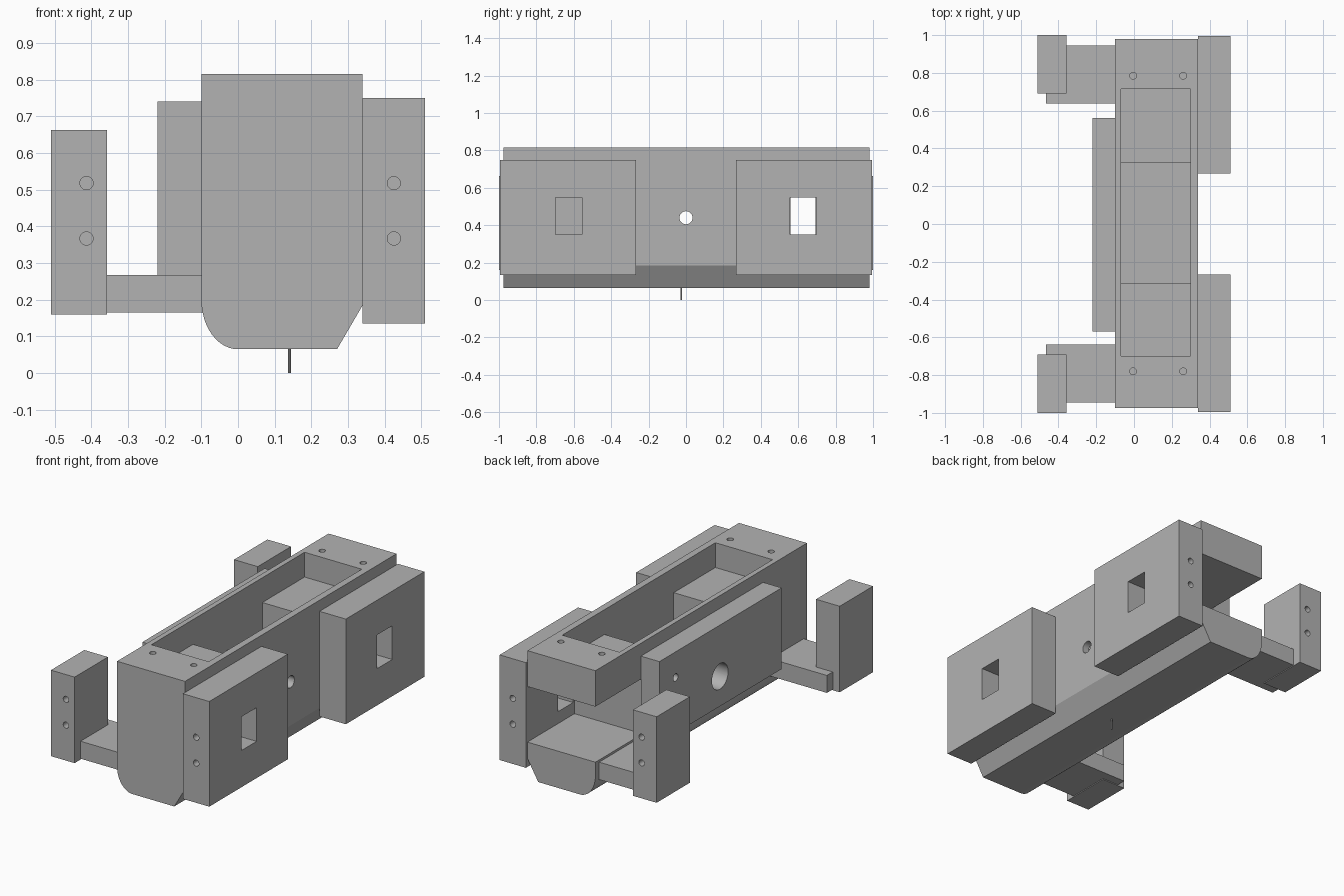
import bpy, bmesh, math
from mathutils import Matrix, Vector

if "Cube" in bpy.data.objects:
    bpy.data.objects.remove(bpy.data.objects["Cube"], do_unlink=True)

grey = bpy.data.materials.new("plain grey")
grey.use_nodes = True
grey.diffuse_color = (0.45, 0.45, 0.45, 1)
grey.node_tree.nodes["Principled BSDF"].inputs["Base Color"].default_value = (0.45, 0.45, 0.45, 1)


def add(name, bm):
    bmesh.ops.recalc_face_normals(bm, faces=bm.faces)
    mesh = bpy.data.meshes.new(name)
    bm.to_mesh(mesh)
    bm.free()
    mesh.materials.append(grey)
    ob = bpy.data.objects.new(name, mesh)
    bpy.context.collection.objects.link(ob)
    return ob


def box(name, x, y, z):
    bm = bmesh.new()
    lo, hi = Vector((x[0], y[0], z[0])), Vector((x[1], y[1], z[1]))
    size = hi - lo
    bmesh.ops.create_cube(bm, size=1, matrix=Matrix.Translation((lo + hi) / 2) @ Matrix.Diagonal((*size, 1)))
    return add(name, bm)


def rod(name, centre, axis, radius, length, sides=32):
    bm = bmesh.new()
    turn = Vector(axis).to_track_quat('Z', 'Y').to_matrix().to_4x4()
    bmesh.ops.create_cone(bm, cap_ends=True, segments=sides, radius1=radius, radius2=radius,
                          depth=length, matrix=Matrix.Translation(centre) @ turn)
    return add(name, bm)


def carve(target, cutters):
    for c in cutters:
        mod = target.modifiers.new("cut", 'BOOLEAN')
        mod.operation, mod.solver, mod.object = 'DIFFERENCE', 'EXACT', c
    bpy.context.view_layer.update()
    result = target.evaluated_get(bpy.context.evaluated_depsgraph_get())
    mesh = bpy.data.meshes.new_from_object(result)
    target.modifiers.clear()
    target.data = mesh
    for c in cutters:
        bpy.data.objects.remove(c, do_unlink=True)
    # Smooth only the round walls
    bpy.ops.object.select_all(action='DESELECT')
    target.select_set(True)
    bpy.context.view_layer.objects.active = target
    bpy.ops.object.shade_smooth_by_angle(angle=math.radians(25))


# Main body: one lower edge rounded, the other chamfered
outline = [(0.34, 0.815), (-0.10, 0.815)]
for i in range(13):
    a = math.pi / 2 * i / 12
    outline.append((-0.10 * math.cos(a), 0.20 - 0.135 * math.sin(a)))
outline += [(0.27, 0.065), (0.34, 0.185)]
bm = bmesh.new()
end = bm.faces.new([bm.verts.new((x, -0.975, z)) for x, z in outline])
extruded = bmesh.ops.extrude_face_region(bm, geom=[end])["geom"]
bmesh.ops.translate(bm, vec=(0, 1.955, 0), verts=[v for v in extruded if isinstance(v, bmesh.types.BMVert)])
body = add("body", bm)

# Tray with a deep middle, open rear bay and drilled holes
cuts = [
    box("tray_cut", (-0.07, 0.30), (-0.70, 0.715), (0.67, 0.9)),
    box("well_cut", (-0.07, 0.30), (-0.315, 0.325), (0.20, 0.75)),
    box("bay_cut", (-0.3, 0.5), (0.545, 1.2), (0.28, 0.605)),
    rod("port_cut", (-0.1, 0, 0.44), (1, 0, 0), 0.075, 0.2),
    rod("side_hole_cut", (0.32, 0, 0.44), (1, 0, 0), 0.035, 0.2),
]
for x in (-0.005, 0.26):
    for y in (-0.78, 0.785):
        cuts.append(rod("screw_cut", (x, y, 0.8), (0, 0, 1), 0.018, 0.2, 20))
carve(body, cuts)

# Side panel with its port
panel = box("side_panel", (-0.22, -0.10), (-0.57, 0.56), (0.265, 0.74))
carve(panel, [
    rod("port_cut", (-0.16, 0, 0.44), (1, 0, 0), 0.075, 0.3),
    rod("small_port_cut", (-0.2, 0.41, 0.59), (1, 0, 0), 0.022, 0.16, 20),
])

# Blocks, arms and posts at both ends
for s, label in ((-1, "front"), (1, "rear")):
    def span(a, b):
        return sorted((s * a, s * b))

    def drill(x):
        return [rod("screw_cut", (x, s, z), (0, 1, 0), 0.018, 0.24, 20) for z in (0.367, 0.518)]

    block = box(label + "_block", (0.34, 0.51), span(0.268, 0.994), (0.135, 0.75))
    carve(block, drill(0.425) + [box("window_cut", (0.2, 0.6), span(0.557, 0.697), (0.35, 0.547))])
    box(label + "_arm", (-0.465, -0.07), span(0.638, 0.945), (0.165, 0.267))
    post = box(label + "_post", (-0.51, -0.357), span(0.692, 1.0), (0.16, 0.663))
    carve(post, drill(-0.413))

# Thin pin under the body
rod("bottom_pin", (0.14, -0.025, 0.04), (0, 0, 1), 0.004, 0.08, 8)
